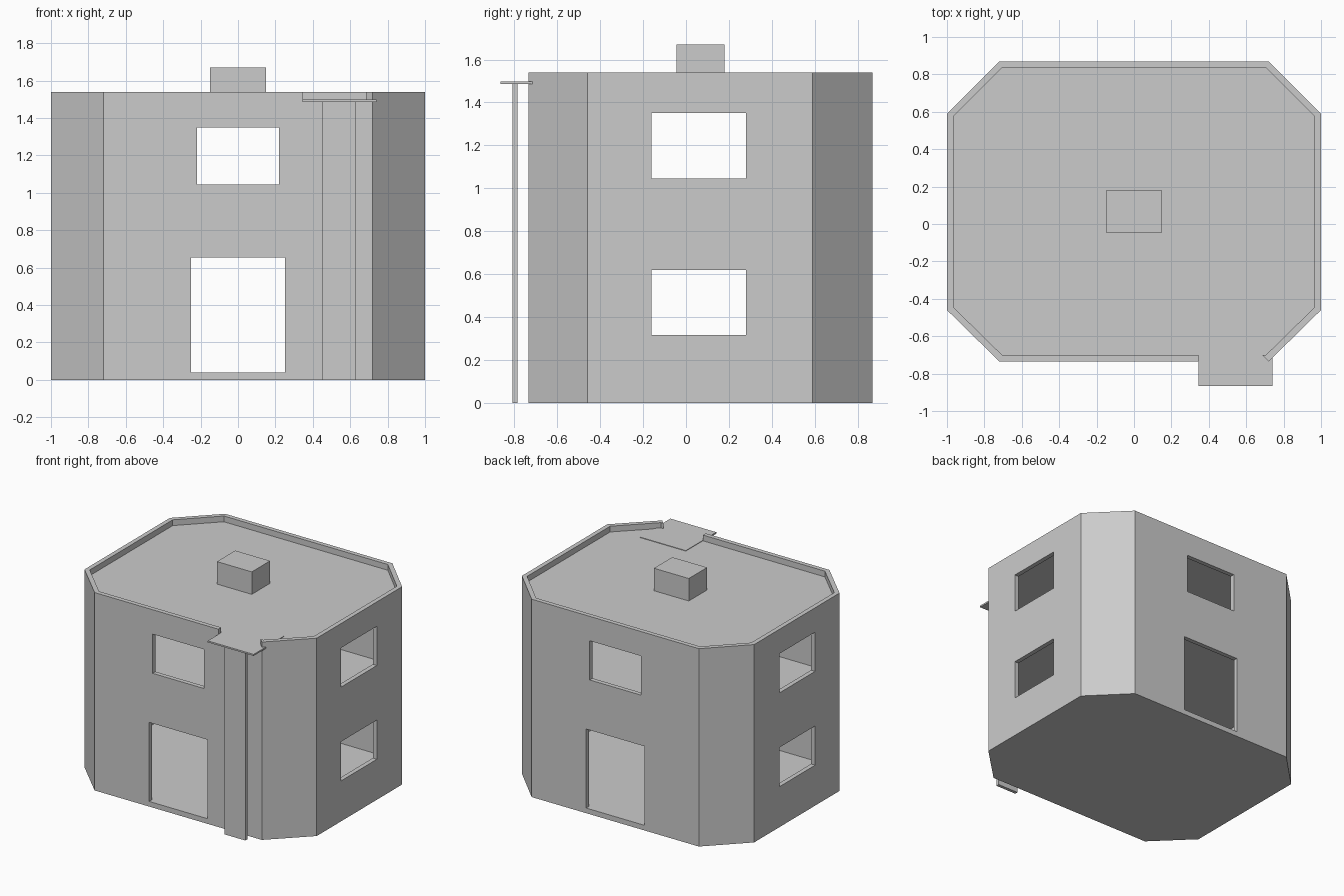
import bpy, bmesh

if "Cube" in bpy.data.objects:
    bpy.data.objects.remove(bpy.data.objects["Cube"], do_unlink=True)

# One plain grey for the whole building
grey = bpy.data.materials.new("plain_grey")
grey.use_nodes = True
grey.diffuse_color = (0.6, 0.6, 0.6, 1)
grey.node_tree.nodes["Principled BSDF"].inputs["Base Color"].default_value = (0.6, 0.6, 0.6, 1)

TOP, ROOF, FLOOR, BASE, WALL = 1.54, 1.495, 0.04, 0.005, 0.035


def footprint(inset=0.0):
    """Rectangle with cut corners, moved inwards by the inset."""
    slide = inset * 0.414
    x, xc = 1 - inset, 0.72 - slide
    back, back_c = 0.87 - inset, 0.59 - slide
    front, front_c = -0.735 + inset, -0.46 + slide
    half = [(xc, front), (x, front_c), (x, back_c), (xc, back)]
    return half + [(-px, py) for px, py in reversed(half)]


def prism(name, outline, z0, z1):
    bm = bmesh.new()
    face = bm.faces.new([bm.verts.new((x, y, z0)) for x, y in outline])
    top = bmesh.ops.extrude_face_region(bm, geom=[face])["geom"]
    verts = [v for v in top if isinstance(v, bmesh.types.BMVert)]
    bmesh.ops.translate(bm, verts=verts, vec=(0, 0, z1 - z0))
    bmesh.ops.recalc_face_normals(bm, faces=bm.faces)
    mesh = bpy.data.meshes.new(name)
    bm.to_mesh(mesh)
    bm.free()
    mesh.materials.append(grey)
    obj = bpy.data.objects.new(name, mesh)
    bpy.context.collection.objects.link(obj)
    return obj


def box(name, x0, x1, y0, y1, z0, z1):
    return prism(name, [(x0, y0), (x1, y0), (x1, y1), (x0, y1)], z0, z1)


# Outer walls, hollowed and pierced by cutters
walls = prism("outer_walls", footprint(), BASE, TOP)
cutters = [
    prism("hollow_cutter", footprint(WALL), -0.1, TOP + 0.1),
    box("door_cutter", -0.25, 0.25, -1.2, 1.2, FLOOR, 0.655),
    box("end_window_cutter", -0.22, 0.22, -1.2, 1.2, 1.045, 1.35),
    box("lower_side_window_cutter", -1.2, 1.2, -0.16, 0.28, 0.315, 0.62),
    box("upper_side_window_cutter", -1.2, 1.2, -0.16, 0.28, 1.045, 1.35),
    # Gap in the parapet, squared off against the angled corner wall
    prism("parapet_gap_cutter",
          [(0.345, -0.8), (0.785, -0.8), (0.665, -0.68), (0.345, -0.68)], ROOF, TOP + 0.1),
]
for cutter in cutters:
    cutter.hide_render = True
    cut = walls.modifiers.new(cutter.name, "BOOLEAN")
    cut.operation = "DIFFERENCE"
    cut.solver = "EXACT"
    cut.object = cutter

# Bake the cuts and remove the cutters
graph = bpy.context.evaluated_depsgraph_get()
baked = bpy.data.meshes.new_from_object(walls.evaluated_get(graph))
walls.modifiers.clear()
walls.data = baked
for cutter in cutters:
    bpy.data.objects.remove(cutter, do_unlink=True)

# Floors and roof
prism("base_plate", footprint(), 0, BASE)
for name, z0, z1 in (("ground_floor", BASE, FLOOR),
                     ("upper_floor", 0.735, 0.77),
                     ("roof_deck", 1.46, ROOF)):
    prism(name, footprint(WALL), z0, z1)

# Rooftop box
box("rooftop_box", -0.15, 0.15, -0.045, 0.18, ROOF, 1.67)

# Landing at the parapet gap and the upright panel that carries it
box("roof_landing", 0.345, 0.74, -0.865, -0.49, 1.487, 1.499)
box("upright_panel", 0.45, 0.63, -0.81, -0.785, 0, 1.487)
